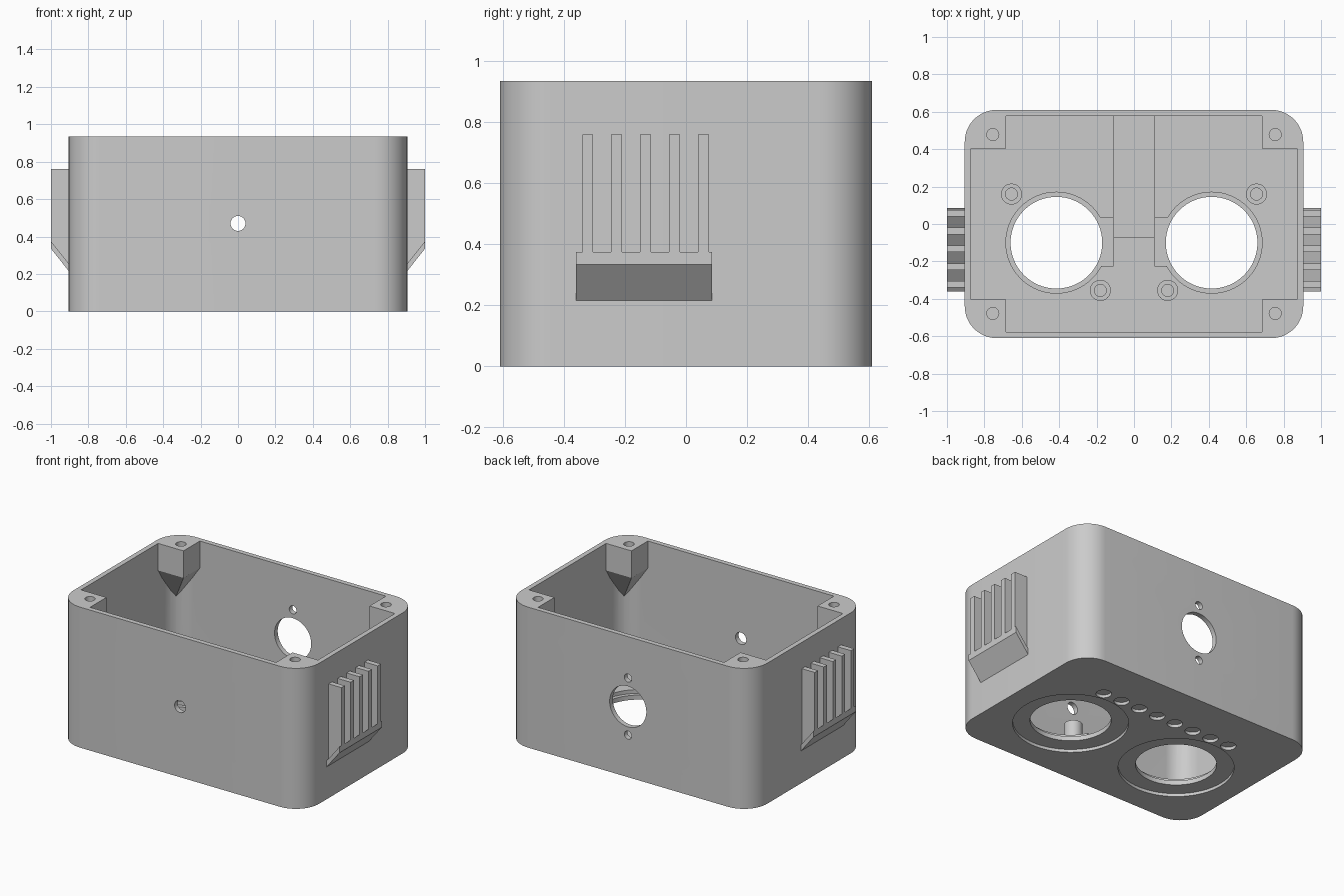
import bpy, bmesh
from math import sin, cos, pi, radians
from mathutils import Matrix, Vector

if "Cube" in bpy.data.objects:
    bpy.data.objects.remove(bpy.data.objects["Cube"], do_unlink=True)

grey = bpy.data.materials.new("plain_grey")
grey.use_nodes = True
COLOR = (0.6, 0.6, 0.6, 1)
grey.diffuse_color = COLOR
grey.node_tree.nodes["Principled BSDF"].inputs["Base Color"].default_value = COLOR

HX, HY, TOP = 0.905, 0.61, 0.935      # outer half sizes and height
WALL, RADIUS = 0.033, 0.17
FLOOR = 0.075


def finish(name, bm):
    bmesh.ops.recalc_face_normals(bm, faces=bm.faces)
    me = bpy.data.meshes.new(name)
    bm.to_mesh(me)
    bm.free()
    me.materials.append(grey)
    ob = bpy.data.objects.new(name, me)
    bpy.context.collection.objects.link(ob)
    return ob


def extrude(name, pts, vec):
    """Extrude a closed 3D outline along a vector."""
    bm = bmesh.new()
    face = bm.faces.new([bm.verts.new(p) for p in pts])
    new = bmesh.ops.extrude_face_region(bm, geom=[face])["geom"]
    bmesh.ops.translate(bm, vec=vec, verts=[v for v in new if isinstance(v, bmesh.types.BMVert)])
    return finish(name, bm)


def box(name, x0, x1, y0, y1, z0, z1):
    return extrude(name, [(x0, y0, z0), (x1, y0, z0), (x1, y1, z0), (x0, y1, z0)], (0, 0, z1 - z0))


def cylinder(name, center, r, depth, axis="Z", segments=64):
    bm = bmesh.new()
    rot = Matrix.Rotation(pi / 2, 4, "X") if axis == "Y" else Matrix()
    bmesh.ops.create_cone(bm, cap_ends=True, segments=segments, radius1=r, radius2=r,
                          depth=depth, matrix=Matrix.Translation(center) @ rot)
    return finish(name, bm)


def arc(cx, cy, r, a0, steps=12):
    return [(cx + r * cos(a0 + pi / 2 * i / steps), cy + r * sin(a0 + pi / 2 * i / steps))
            for i in range(steps + 1)]


def rounded_block(name, hx, hy, r, z0, z1):
    pts = []
    for k, (sx, sy) in enumerate([(1, 1), (-1, 1), (-1, -1), (1, -1)]):
        pts += arc(sx * (hx - r), sy * (hy - r), r, k * pi / 2)
    return extrude(name, [(x, y, z0) for x, y in pts], (0, 0, z1 - z0))


def combine(target, tool, op="DIFFERENCE"):
    mod = target.modifiers.new("combine", "BOOLEAN")
    mod.operation, mod.object, mod.solver = op, tool, "EXACT"
    bpy.context.view_layer.objects.active = target
    bpy.ops.object.modifier_apply(modifier=mod.name)
    bpy.data.objects.remove(tool, do_unlink=True)


def smooth(ob):
    bpy.ops.object.select_all(action="DESELECT")
    ob.select_set(True)
    bpy.context.view_layer.objects.active = ob
    bpy.ops.object.shade_smooth_by_angle(angle=radians(30))


# Hollow case
case = rounded_block("case", HX, HY, RADIUS, 0, TOP)
combine(case, rounded_block("cavity", HX - WALL, HY - WALL, RADIUS - WALL, FLOOR, TOP + 0.1))

# Corner screw posts, tapering down into the corners
for sx in (1, -1):
    for sy in (1, -1):
        cx, cy = HX - RADIUS, HY - RADIUS
        outline = [(0.685, 0.595), (0.685, 0.405), (0.885, 0.405)] + arc(cx, cy, 0.15, 0)
        apex = (cx + 0.15 * cos(pi / 4), cy + 0.15 * sin(pi / 4), 0.53)
        bm = bmesh.new()
        for x, y in outline:
            for z in (TOP - 0.18, TOP):
                bm.verts.new((sx * x, sy * y, z))
        bm.verts.new((sx * apex[0], sy * apex[1], apex[2]))
        bmesh.ops.convex_hull(bm, input=bm.verts)
        bmesh.ops.dissolve_limit(bm, angle_limit=0.01, verts=bm.verts, edges=bm.edges)
        combine(case, finish("post", bm), "UNION")
        combine(case, cylinder("post_hole", (sx * 0.755, sy * 0.478, TOP), 0.032, 0.3, segments=32))

# Floor: cable channel, seats, round openings and outer recesses
combine(case, box("channel", -0.11, 0.11, -0.07, HY - WALL, 0.062, 0.2))
for s in (1, -1):
    eye = (s * 0.415, -0.1)
    xs = sorted((s * 0.11, s * 0.3))
    combine(case, box("seat_side", xs[0], xs[1], -0.225, 0.035, 0.05, 0.2))
    combine(case, cylinder("seat", (*eye, 0.125), 0.27, 0.15))
    combine(case, cylinder("opening", (*eye, 0), 0.245, 0.4))
    combine(case, cylinder("recess", (*eye, 0), 0.35, 0.04))

# Row of shallow round pockets underneath
for i in range(8):
    combine(case, cylinder("pocket", (-0.49 + 0.14 * i, 0.3, 0), 0.047, 0.04, segments=32))

# Holes in the front and back walls
combine(case, cylinder("front_hole", (0, -HY, 0.47), 0.04, 0.2, "Y", 32))
combine(case, cylinder("back_hole", (0, HY, 0.47), 0.135, 0.2, "Y"))
for dz in (-0.19, 0.19):
    combine(case, cylinder("back_screw_hole", (0, HY, 0.47 + dz), 0.027, 0.2, "Y", 32))
smooth(case)

# Screw bosses standing on the floor
for s, side in ((1, "left"), (-1, "right")):
    for x, y, where in ((0.655, 0.16, "back"), (0.18, -0.355, "front")):
        boss = cylinder(f"{where}_{side}_boss", (s * x, y, 0.13), 0.056, 0.12, segments=40)
        combine(boss, cylinder("boss_hole", (s * x, y, 0.19), 0.032, 0.2, segments=32))
        smooth(boss)

# Side vents: sloped hood with five upright fins
for s, side in ((1, "left"), (-1, "right")):
    x0, x1 = s * (HX - 0.01), s
    hood = [(x0, 0.203), (x1, 0.335), (x1, 0.375), (x0, 0.243)]
    extrude(f"{side}_vent_hood", [(x, -0.36, z) for x, z in hood], (0, 0.445, 0))
    fin = [(x0, 0.235), (x1, 0.367), (x1, 0.76), (x0, 0.76)]
    for i in range(5):
        y = -0.34 + 0.095 * i
        extrude(f"{side}_vent_fin_{i + 1}", [(x, y, z) for x, z in fin], (0, 0.035, 0))
